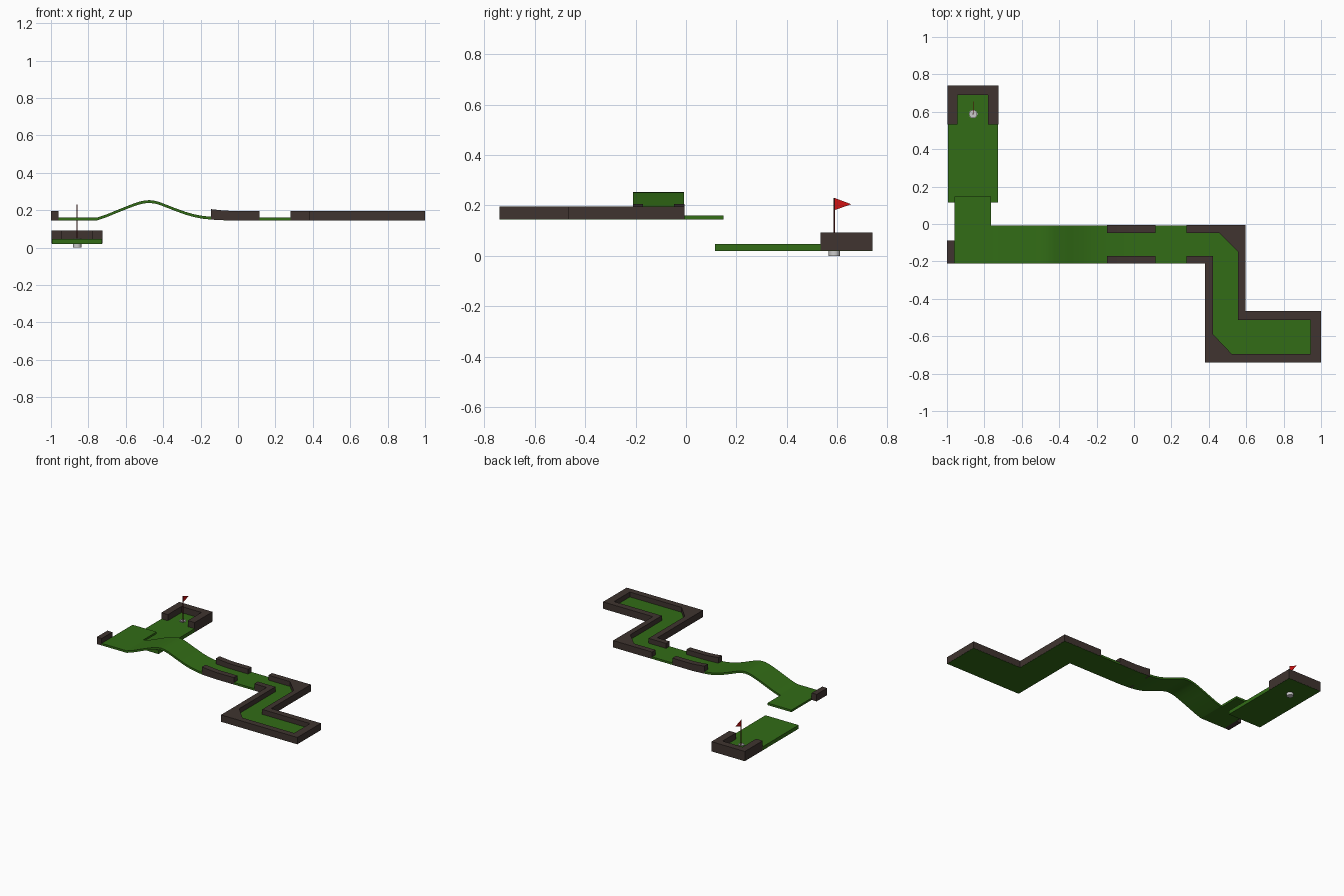
import bpy, bmesh, math
from mathutils import Vector

if "Cube" in bpy.data.objects:
    bpy.data.objects.remove(bpy.data.objects["Cube"])


def material(name, rgb):
    m = bpy.data.materials.new(name)
    m.diffuse_color = (*rgb, 1)
    m.use_nodes = True
    m.node_tree.nodes["Principled BSDF"].inputs["Base Color"].default_value = m.diffuse_color
    return m


GREEN = material("turf_green", (0.032, 0.15, 0.008))
BROWN = material("wood_brown", (0.05, 0.034, 0.029))
RED = material("flag_red", (0.65, 0.006, 0.006))
POLE = material("pole_dark_red", (0.12, 0.01, 0.01))


def prism(name, pts, direction, mat):
    """Extrude a closed 3D outline along a direction."""
    bm = bmesh.new()
    f = bm.faces.new([bm.verts.new(p) for p in pts])
    r = bmesh.ops.extrude_face_region(bm, geom=[f])
    vs = [v for v in r["geom"] if isinstance(v, bmesh.types.BMVert)]
    bmesh.ops.translate(bm, verts=vs, vec=Vector(direction))
    bmesh.ops.recalc_face_normals(bm, faces=bm.faces)
    me = bpy.data.meshes.new(name)
    bm.to_mesh(me)
    bm.free()
    ob = bpy.data.objects.new(name, me)
    bpy.context.collection.objects.link(ob)
    if mat:
        me.materials.append(mat)
    return ob


def slab(name, outline, z0, z1, mat):
    return prism(name, [(x, y, z0) for x, y in outline], (0, 0, z1 - z0), mat)


def profile(name, pts, y0, y1, mat):
    return prism(name, [(x, y0, z) for x, z in pts], (0, y1 - y0, 0), mat)


def rect(x0, x1, y0, y1):
    return [(x0, y0), (x1, y0), (x1, y1), (x0, y1)]


def lathe(name, pts, centre, n, mat):
    """Spin a closed (r, z) section about a vertical axis."""
    bm = bmesh.new()
    rings = [[bm.verts.new((centre[0] + r * math.cos(2 * math.pi * i / n),
                            centre[1] + r * math.sin(2 * math.pi * i / n), z))
              for i in range(n)] for r, z in pts]
    for a, b in zip(rings, rings[1:]):
        for i in range(n):
            j = (i + 1) % n
            bm.faces.new((a[i], a[j], b[j], b[i]))
    bm.faces.new(rings[0][::-1])
    bm.faces.new(rings[-1])
    bmesh.ops.recalc_face_normals(bm, faces=bm.faces)
    me = bpy.data.meshes.new(name)
    bm.to_mesh(me)
    bm.free()
    ob = bpy.data.objects.new(name, me)
    bpy.context.collection.objects.link(ob)
    if mat:
        me.materials.append(mat)
    return ob


B, T, W = 0.145, 0.16, 0.196   # turf bottom, turf top, wall top
E = 0.001                      # walls stand just proud of the turf
YB, YF = -0.007, -0.21         # back and front edge of the straight

# upper turf: drop-off platform, hump, zigzag
slab("drop_platform", [(-0.96, YF), (-0.757, YF), (-0.757, YB), (-0.765, YB),
                       (-0.765, 0.148), (-0.96, 0.148)], B, T, GREEN)
hump = [(-0.757, .16), (-0.71, .175), (-0.607, .217), (-0.56, .235), (-0.527, .246),
        (-0.50, .252), (-0.473, .254), (-0.446, .251), (-0.42, .244), (-0.34, .213),
        (-0.28, .191), (-0.233, .178), (-0.19, .17), (-0.142, .165), (-0.05, .16)]
profile("hump", hump + [(x, z - 0.015) for x, z in reversed(hump)], YF, YB, GREEN)
slab("zigzag_turf", [(-0.05, YB), (0.595, YB), (0.595, -0.467), (0.999, -0.467),
                     (0.999, -0.739), (0.381, -0.739), (0.381, YF), (-0.05, YF)],
     B, T, GREEN)

# zigzag wall: one band round the bends, open at x = 0.28
outer = [(0.28, YB + E), (0.596, YB + E), (0.596, -0.466), (1.0, -0.466), (1.0, -0.74),
         (0.38, -0.74), (0.38, YF - E), (0.28, YF - E)]
inner = [(0.28, -0.17), (0.423, -0.17), (0.423, -0.59), (0.523, -0.695), (0.943, -0.695),
         (0.943, -0.512), (0.555, -0.512), (0.555, -0.147), (0.455, -0.047), (0.28, -0.047)]
slab("zigzag_wall", outer + inner, B + E, W, BROWN)

# short side walls following the foot of the hump
side = [(-0.145, B + .005), (-0.05, B + E), (0.115, B + E), (0.115, W), (-0.03, W),
        (-0.09, 0.2), (-0.145, 0.206)]
profile("side_wall_front", side, YF - E, -0.17, BROWN)
profile("side_wall_back", side, -0.047, YB + E, BROWN)
slab("end_stop", rect(-1.0, -0.96, YF, -0.087), B, W, BROWN)

# lower green with the cup hole cut out
HOLE = (-0.86, 0.588)
lower = slab("lower_green", rect(-0.995, -0.726, 0.115, 0.739), 0.02, 0.047, GREEN)
cutter = lathe("hole_cutter", [(0.0215, 0.0), (0.0215, 0.1)], HOLE, 24, None)
cutter.hide_render = True
cutter.hide_set(True)
mod = lower.modifiers.new("hole", "BOOLEAN")
mod.operation = "DIFFERENCE"
mod.solver = "EXACT"
mod.object = cutter
slab("lower_wall", [(-0.996, 0.533), (-0.943, 0.533), (-0.943, 0.69), (-0.78, 0.69),
                    (-0.78, 0.533), (-0.725, 0.533), (-0.725, 0.74), (-0.996, 0.74)],
     0.021, 0.092, BROWN)

# cup, pole and flag
cup = lathe("cup", [(0.0225, 0.0), (0.0225, 0.049), (0.019, 0.049), (0.019, 0.004)],
            HOLE, 24, None)
pole = lathe("flag_pole", [(0.003, 0.004), (0.003, 0.23)], HOLE, 10, POLE)
prism("flag", [(-0.861, 0.588, 0.23), (-0.861, 0.655, 0.205), (-0.861, 0.588, 0.181)],
      (0.002, 0, 0), RED)

# smooth the round parts, keeping edges sharp
for ob in (cup, pole, bpy.data.objects["hump"]):
    bpy.ops.object.select_all(action="DESELECT")
    ob.select_set(True)
    bpy.context.view_layer.objects.active = ob
    bpy.ops.object.shade_smooth_by_angle(angle=math.radians(30))
